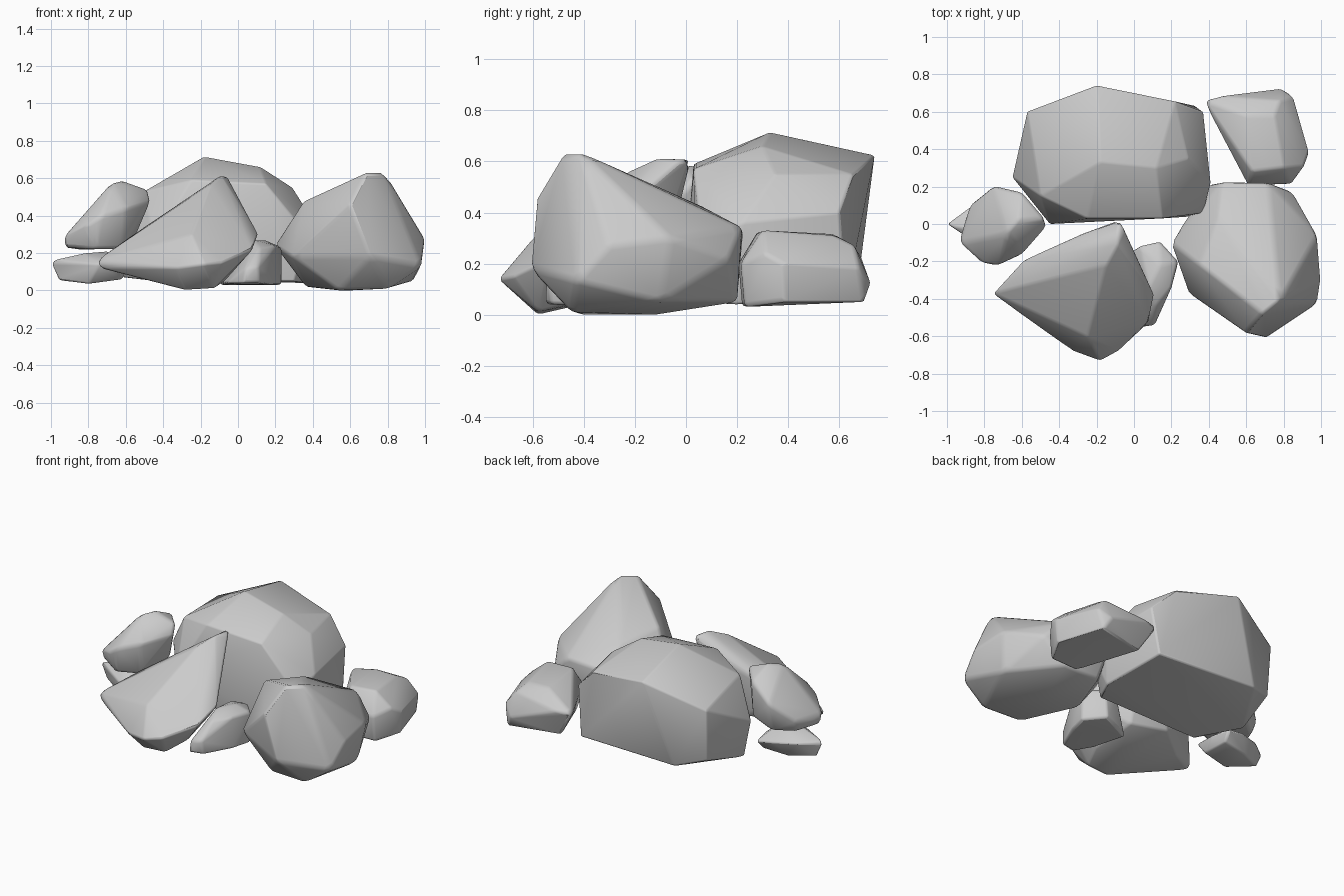
import bpy, bmesh, math


def boulder(name, points, soft=0.015):
    """Chiselled stone: hull round a few corner points, edges slightly worn."""
    bm = bmesh.new()
    for p in points:
        bm.verts.new(p)
    bmesh.ops.convex_hull(bm, input=bm.verts[:])
    loose = [v for v in bm.verts if not v.link_faces]
    bmesh.ops.delete(bm, geom=loose, context='VERTS')
    bmesh.ops.dissolve_limit(bm, angle_limit=math.radians(4), verts=bm.verts[:], edges=bm.edges[:])
    bmesh.ops.recalc_face_normals(bm, faces=bm.faces[:])
    me = bpy.data.meshes.new(name)
    bm.to_mesh(me)
    bm.free()
    ob = bpy.data.objects.new(name, me)
    bpy.context.collection.objects.link(ob)
    bev = ob.modifiers.new("worn_edges", 'BEVEL')
    bev.width, bev.segments = soft, 2
    bev.limit_method, bev.angle_limit = 'ANGLE', math.radians(15)
    bpy.ops.object.select_all(action='DESELECT')
    ob.select_set(True)
    bpy.context.view_layer.objects.active = ob
    bpy.ops.object.shade_smooth_by_angle(angle=math.radians(60))
    return ob


# Large stone at the back, with a flat rear face
boulder("back_boulder", [
    (-.18, .33, .715), (.12, .30, .66), (-.20, .74, .625), (.22, .655, .55),
    (.29, .35, .55), (.37, .60, .40), (.41, .22, .36), (.37, .06, .30),
    (.15, .03, .57), (-.25, .03, .59), (-.50, .15, .53), (-.57, .60, .48),
    (-.45, .0, .25), (-.65, .25, .30), (-.62, .28, .07), (-.56, .58, .14),
    (-.38, .67, .09), (.33, .63, .08), (.38, .2, .04), (.30, .04, .05), (-.45, .03, .05)], 0.01)

# Peaked stone on the right
boulder("right_boulder", [
    (.69, -.48, .635), (.78, -.41, .635), (.60, -.585, .46), (.35, -.22, .48), (.45, .05, .43),
    (.47, .225, .33), (.72, .22, .34), (.40, .21, .2), (.85, .17, .22), (.98, -.06, .3),
    (1.0, -.3, .27), (.98, -.43, .13), (.71, -.61, .18), (.29, -.37, .18),
    (.195, -.1, .24), (.36, -.1, .02), (.54, -.42, 0), (.80, -.45, .01),
    (.94, -.1, .05), (.70, .20, .05), (.45, .20, .05), (.60, -.12, 0)], 0.02)

# Leaning wedge in front
boulder("front_wedge", [
    (-.08, .02, .61), (-.05, -.03, .60), (-.09, -.11, .615), (-.15, -.22, .565), (-.27, -.05, .46),
    (-.60, -.20, .27), (-.755, -.37, .16), (-.74, -.38, .12), (.03, -.22, .44), (.11, -.38, .30),
    (.08, -.53, .22), (-.08, -.68, .15), (-.18, -.735, .14), (-.33, -.68, .12),
    (-.25, -.60, .30), (-.28, -.58, 0), (-.13, -.58, .01), (-.07, -.43, .05),
    (-.1, -.15, .10), (-.55, -.25, .09), (-.35, -.1, .12)])

# Small stone wedged between front and right
boulder("small_front_stone", [
    (.03, -.12, .22), (.14, -.095, .22), (.235, -.2, .23), (.14, -.22, .27), (.08, -.34, .27),
    (.20, -.34, .24), (.115, -.44, .23), (.11, -.54, .13), (.04, -.55, .12), (.235, -.21, .03),
    (.2, -.34, .03), (.115, -.53, .04), (.03, -.55, .04), (.12, -.10, .04), (-.10, -.2, .03), (-.06, -.4, .04)])

# Tilted stone on the left, resting on a flat one
boulder("left_upper_stone", [
    (-.68, -.05, .575), (-.62, .02, .59), (-.48, .03, .54), (-.60, .17, .52), (-.75, .205, .42),
    (-.465, -.01, .48), (-.60, -.165, .44), (-.73, -.225, .40), (-.81, -.21, .35), (-.93, -.10, .29),
    (-.93, -.08, .23), (-.88, .10, .3), (-.86, .08, .22), (-.55, .07, .28), (-.60, .15, .27),
    (-.62, -.13, .22), (-.76, -.19, .22), (-.74, .17, .23)], 0.02)
boulder("left_lower_stone", [
    (-1.0, 0, .145), (-.98, -.01, .165), (-.82, -.04, .2), (-.70, 0, .21), (-.88, .09, .15),
    (-.90, -.06, .13), (-.74, -.17, .14), (-.62, -.15, .15), (-.59, .02, .12), (-.62, .15, .12),
    (-.74, .14, .14), (-.96, 0, .055), (-.80, -.10, .035), (-.62, -.08, .06), (-.63, .10, .06),
    (-.80, .08, .045)])

# Stone at the back right with a pointed corner
boulder("back_right_stone", [
    (.37, .66, .23), (.46, .685, .23), (.78, .725, .12), (.85, .68, .18), (.935, .38, .20),
    (.91, .31, .24), (.84, .215, .2), (.61, .205, .2), (.63, .28, .325), (.80, .30, .33),
    (.60, .58, .315), (.75, .58, .31), (.78, .66, .27), (.64, .22, .03), (.84, .23, .03),
    (.92, .38, .05), (.82, .70, .05), (.48, .62, .05)])
